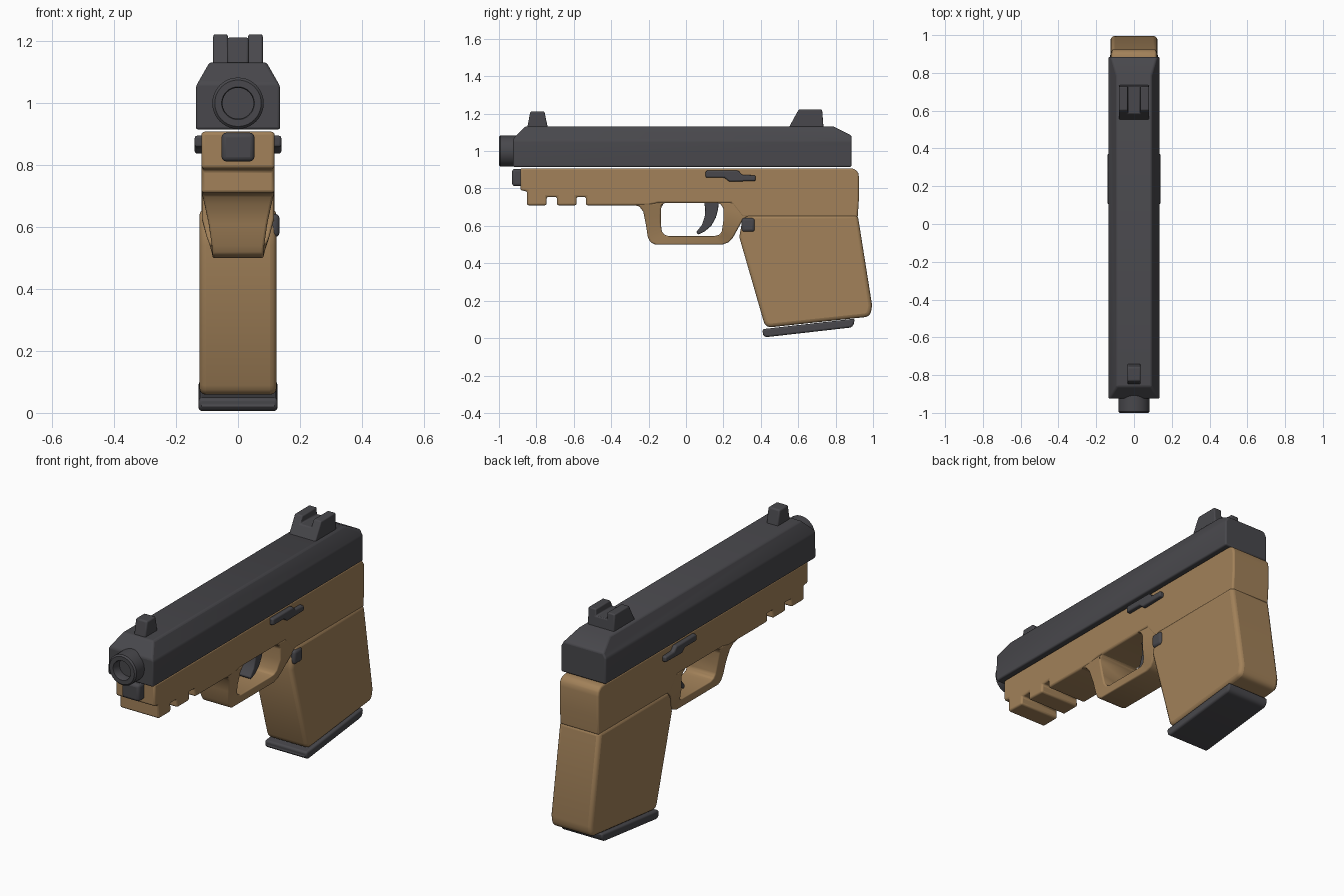
import bpy, bmesh, math
from mathutils import Vector

if "Cube" in bpy.data.objects:
    bpy.data.objects.remove(bpy.data.objects["Cube"])


def material(name, rgb):
    m = bpy.data.materials.new(name)
    m.diffuse_color = (*rgb, 1)
    m.use_nodes = True
    m.node_tree.nodes["Principled BSDF"].inputs["Base Color"].default_value = m.diffuse_color
    return m


DARK = material("dark grey", (0.065, 0.064, 0.072))
TAN = material("tan", (0.36, 0.22, 0.10))


def finish(name, bm, mat, bevel=0.0, segments=3):
    """Turn a bmesh into a bevelled, smooth-shaded object."""
    bmesh.ops.recalc_face_normals(bm, faces=bm.faces)
    me = bpy.data.meshes.new(name)
    bm.to_mesh(me)
    bm.free()
    ob = bpy.data.objects.new(name, me)
    bpy.context.collection.objects.link(ob)
    me.materials.append(mat)
    if bevel:
        b = ob.modifiers.new("bevel", 'BEVEL')
        b.width, b.segments = bevel, segments
        b.limit_method, b.angle_limit = 'ANGLE', math.radians(28)
    bpy.ops.object.select_all(action='DESELECT')
    ob.select_set(True)
    bpy.context.view_layer.objects.active = ob
    bpy.ops.object.shade_smooth_by_angle(angle=math.radians(35))
    return ob


def loft(rings, closed=False):
    """Bridge equal rings of points; cap the ends unless closed."""
    bm = bmesh.new()
    vs = [[bm.verts.new(p) for p in r] for r in rings]
    n = len(vs[0])
    pairs = list(zip(vs, vs[1:])) + ([(vs[-1], vs[0])] if closed else [])
    for a, b in pairs:
        for i in range(n):
            bm.faces.new((a[i], a[(i + 1) % n], b[(i + 1) % n], b[i]))
    if not closed:
        bm.faces.new(vs[0])
        bm.faces.new(vs[-1])
    return bm


def side_profile(name, pts, x0, x1, mat, bevel=0.012):
    """Extrude a side outline (y, z) from x0 to x1."""
    return finish(name, loft([[(x, y, z) for y, z in pts] for x in (x0, x1)]), mat, bevel)


def round_corners(pts, radii, steps=4):
    """Replace profile corners by short curves."""
    out = []
    for i, p in enumerate(pts):
        r = radii.get(i, 0)
        p = Vector(p)
        if not r:
            out.append(tuple(p))
            continue
        a = p + (Vector(pts[i - 1]) - p).normalized() * r
        b = p + (Vector(pts[(i + 1) % len(pts)]) - p).normalized() * r
        for k in range(steps + 1):
            t = k / steps
            out.append(tuple(a * (1 - t) ** 2 + p * 2 * t * (1 - t) + b * t * t))
    return out


# Slide: shouldered cross-section with sloped upper ends
section = [(-.136, .915), (.136, .915), (.136, 1.055), (.092, 1.132),
           (-.092, 1.132), (-.136, 1.055)]
bm = loft([[(x, y, z) for x, z in section] for y in (-.925, .885)])
for co, no in (((0, -.925, 1.065), (0, -.72, .7)), ((0, .88, 1.085), (0, .45, .89))):
    geom = bm.verts[:] + bm.edges[:] + bm.faces[:]
    cut = bmesh.ops.bisect_plane(bm, geom=geom, plane_co=co, plane_no=no, clear_outer=True)
    bmesh.ops.holes_fill(bm, edges=[e for e in bm.edges if e.is_boundary])
finish("slide", bm, DARK, 0.018)

# Barrel: lathed ring with a recessed bore
bore = [(.083, -.88), (.083, -.992), (.075, -1.0), (.053, -1.0), (.05, -.995), (.05, -.95)]
N = 40
finish("barrel", loft([[(r * math.cos(2 * math.pi * i / N), y, 1.0 + r * math.sin(2 * math.pi * i / N))
                        for i in range(N)] for r, y in bore]), DARK)

# Frame with rail notches
frame = [(-.885, .908), (-.885, .79), (-.85, .785), (-.85, .71),
         (-.745, .71), (-.745, .755), (-.69, .755), (-.69, .71),
         (-.585, .71), (-.585, .755), (-.535, .755), (-.535, .71),
         (-.2, .71), (-.15, .722), (.24, .722), (.30, .645), (.918, .645),
         (.925, .75), (.925, .908)]
side_profile("frame", round_corners(frame, {18: .05}), -.118, .118, TAN, 0.01)

# Trigger guard: pairs of outer and inner points swept round the opening
guard = [((-.29, .712), (-.10, .728)), ((-.25, .705), (-.12, .72)), ((-.228, .675), (-.134, .695)),
         ((-.215, .61), (-.135, .62)), ((-.204, .54), (-.13, .572)), ((-.19, .512), (-.115, .552)),
         ((-.165, .50), (-.09, .545)), ((.195, .50), (.15, .545)), ((.228, .512), (.178, .552)),
         ((.25, .535), (.192, .572)), ((.30, .625), (.20, .63)), ((.33, .655), (.20, .695)),
         ((.36, .69), (.185, .715)), ((.37, .72), (.16, .728))]


def guard_width(y, z):
    full = .60 if y > .17 else .71
    t = min(max((z - .50) / (full - .50), 0), 1)
    return .082 + .035 * t ** 1.6


rings = []
for o, i in guard:
    wo, wi = guard_width(*o), guard_width(*i)
    rings.append([(-wo, *o), (wo, *o), (wi, *i), (-wi, *i)])
finish("trigger_guard", loft(rings), TAN, 0.012)

# Grip and its base plate
grip = [(.285, .54), (.425, .055), (.985, .115), (.995, .175), (.918, .66), (.325, .66), (.30, .625)]
side_profile("grip", round_corners(grip, {1: .035, 2: .03}), -.124, .124, TAN, 0.02)
plate = [(.41, .048), (.41, .003), (.895, .058), (.902, .104)]
side_profile("base_plate", round_corners(plate, {1: .028, 2: .025}), -.127, .127, DARK, 0.012)

# Trigger
trigger = [(.095, .74), (.175, .74), (.172, .69), (.16, .645), (.135, .60), (.10, .57),
           (.065, .553), (.055, .567), (.085, .605), (.10, .65), (.103, .69)]
side_profile("trigger", trigger, -.035, .035, DARK, 0.006)

# Guide rod end
side_profile("guide_rod", [(-.93, .812), (-.86, .812), (-.86, .905), (-.93, .905)],
             -.053, .053, DARK, 0.015)

# Slide lever on both sides, release button on one
lever = [(.105, .858), (.205, .858), (.23, .837), (.372, .84), (.372, .87),
         (.30, .872), (.28, .895), (.105, .895)]
for s, side in ((1, "right"), (-1, "left")):
    side_profile("lever_" + side, lever, s * .10, s * .14, DARK, 0.008)
side_profile("release_button", [(.298, .568), (.368, .568), (.368, .642), (.298, .642)],
             .10, .134, DARK, 0.014)

# Front sight
side_profile("front_sight", [(-.85, 1.12), (-.832, 1.212), (-.757, 1.212), (-.738, 1.12)],
             -.035, .035, DARK, 0.008)

# Rear sight: notched cross-section with a sloping front face
notch = [(-.08, 1.12), (.08, 1.12), (.08, 1.222), (.033, 1.222), (.033, 1.185),
         (-.033, 1.185), (-.033, 1.222), (-.08, 1.222)]
finish("rear_sight", loft([[(x, .552 + (z - 1.13) * .55, z) for x, z in notch],
                           [(x, .735 - (z - 1.13) * .08, z) for x, z in notch]]), DARK, 0.006)
